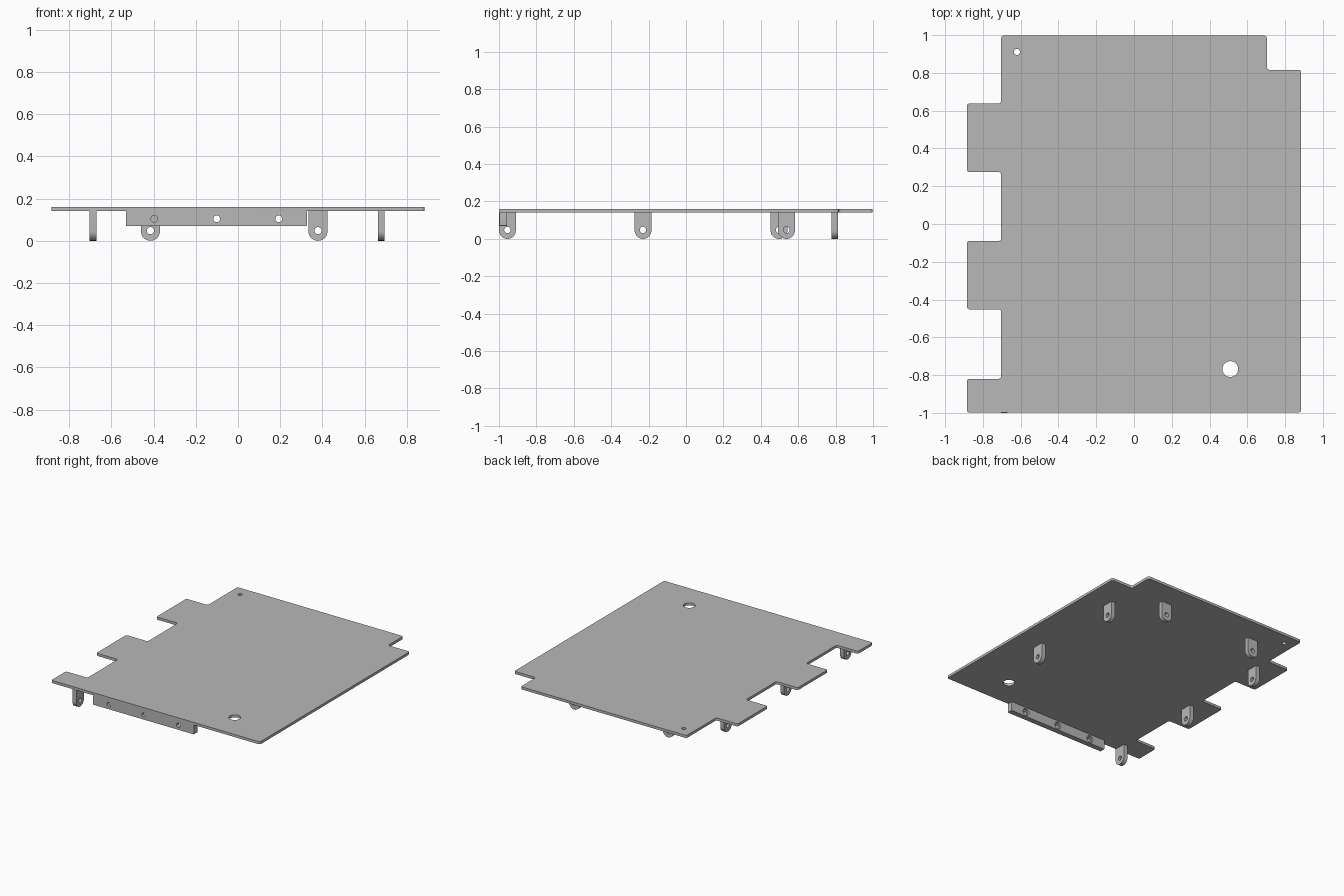
import bpy, bmesh, math
from mathutils import Matrix, Vector

if "Cube" in bpy.data.objects:
    bpy.data.objects.remove(bpy.data.objects["Cube"], do_unlink=True)

grey = bpy.data.materials.new("plain grey metal")
grey.use_nodes = True
grey.diffuse_color = (0.48, 0.48, 0.48, 1)
grey.node_tree.nodes["Principled BSDF"].inputs["Base Color"].default_value = grey.diffuse_color

FACE_UP = Matrix()
FACE_Y = Matrix.Rotation(math.pi / 2, 4, 'X')
FACE_X = Matrix.Rotation(math.pi / 2, 4, 'Z') @ FACE_Y


def circle(x, y, r, n=28, start=0, turn=math.tau):
    return [(x + r * math.cos(start + turn * i / n), y + r * math.sin(start + turn * i / n))
            for i in range(n)]


def rounded(points, r, steps=4):
    """Soften every corner of a polygon."""
    out = []
    for i, p in enumerate(points):
        p = Vector(p)
        a = p + (Vector(points[i - 1]) - p).normalized() * r
        b = p + (Vector(points[(i + 1) % len(points)]) - p).normalized() * r
        for k in range(steps + 1):
            t = k / steps
            out.append(tuple(a * (1 - t) ** 2 + p * 2 * t * (1 - t) + b * t * t))
    return out


def sheet(name, outline, holes, thickness, facing, centre):
    """Extrude a flat outline with holes into a solid sheet."""
    curve = bpy.data.curves.new(name, 'CURVE')
    curve.dimensions = '2D'
    curve.fill_mode = 'BOTH'
    curve.extrude = thickness / 2
    for loop in [outline] + holes:
        spline = curve.splines.new('POLY')
        spline.points.add(len(loop) - 1)
        for point, (u, v) in zip(spline.points, loop):
            point.co = (u, v, 0, 1)
        spline.use_cyclic_u = True
    temp = bpy.data.objects.new(name + "_outline", curve)
    bpy.context.scene.collection.objects.link(temp)
    bpy.context.view_layer.update()
    mesh = bpy.data.meshes.new_from_object(
        temp.evaluated_get(bpy.context.evaluated_depsgraph_get()))
    bpy.data.objects.remove(temp, do_unlink=True)
    bm = bmesh.new()
    bm.from_mesh(mesh)
    bmesh.ops.remove_doubles(bm, verts=bm.verts, dist=0.0001)
    bmesh.ops.transform(bm, matrix=Matrix.Translation(centre) @ facing, verts=bm.verts)
    bmesh.ops.recalc_face_normals(bm, faces=bm.faces)
    bm.to_mesh(mesh)
    bm.free()
    mesh.name = name
    mesh.materials.clear()
    mesh.materials.append(grey)
    obj = bpy.data.objects.new(name, mesh)
    bpy.context.scene.collection.objects.link(obj)
    return obj


def smooth(obj):
    bpy.ops.object.select_all(action='DESELECT')
    obj.select_set(True)
    bpy.context.view_layer.objects.active = obj
    bpy.ops.object.shade_smooth_by_angle(angle=math.radians(35))


UNDER, TOP = 0.141, 0.161

# Main plate with side cutouts, one corner step and two holes
W, N = 0.885, 0.703
outline = [(W, -0.998), (W, 0.816), (N, 0.816), (N, 0.998), (-N, 0.998)]
for high, low in ((0.638, 0.275), (-0.09, -0.452), (-0.82, None)):
    outline += [(-N, high), (-W, high)]
    outline += [(-W, low), (-N, low)] if low is not None else [(-W, -0.998)]
plate = sheet("main_plate", rounded(outline, 0.016),
              [circle(0.51, -0.768, 0.042), circle(-0.62, 0.911, 0.016)],
              TOP - UNDER, FACE_UP, (0, 0, (TOP + UNDER) / 2))
smooth(plate)

# Front mounting bar, with holes widened at the back
bar_holes = (-0.397, -0.101, 0.193)
x0, x1, z0, thick = -0.531, 0.326, 0.069, 0.041
bar = sheet("front_bar", rounded([(x0, z0), (x1, z0), (x1, UNDER), (x0, UNDER)], 0.004),
            [circle(x, 0.104, 0.016) for x in bar_holes],
            thick, FACE_Y, (0, -0.998 + thick / 2, 0))
cutters = []
for x in bar_holes:
    cutter = sheet("recess_cutter", circle(x, 0.104, 0.027), [], 0.03, FACE_Y,
                   (0, -0.998 + thick, 0))
    cutter.hide_render = True
    cutters.append(cutter)
    mod = bar.modifiers.new("recess", 'BOOLEAN')
    mod.operation = 'DIFFERENCE'
    mod.solver = 'EXACT'
    mod.object = cutter
bpy.context.view_layer.objects.active = bar
for mod in list(bar.modifiers):
    bpy.ops.object.modifier_apply(modifier=mod.name)
for cutter in cutters:
    bpy.data.objects.remove(cutter, do_unlink=True)
smooth(bar)

# Hanging round-ended lugs
R = 0.045
lug = [(R, UNDER), (-R, UNDER)] + circle(0, R, R, 20, math.pi, math.pi) + [(R, R)]
lug_hole = circle(0, 0.048, 0.017)
lugs = {
    "right_lug_front": (FACE_X, -0.687, -0.955),
    "right_lug_middle": (FACE_X, -0.687, -0.23),
    "right_lug_rear": (FACE_X, -0.687, 0.497),
    "left_lug_middle": (FACE_X, 0.679, -0.23),
    "left_lug_rear": (FACE_X, 0.679, 0.537),
    "back_lug_right": (FACE_Y, -0.415, 0.795),
    "back_lug_left": (FACE_Y, 0.379, 0.795),
}
for name, (facing, x, y) in lugs.items():
    smooth(sheet(name, lug, [lug_hole], 0.033, facing, (x, y, 0)))
